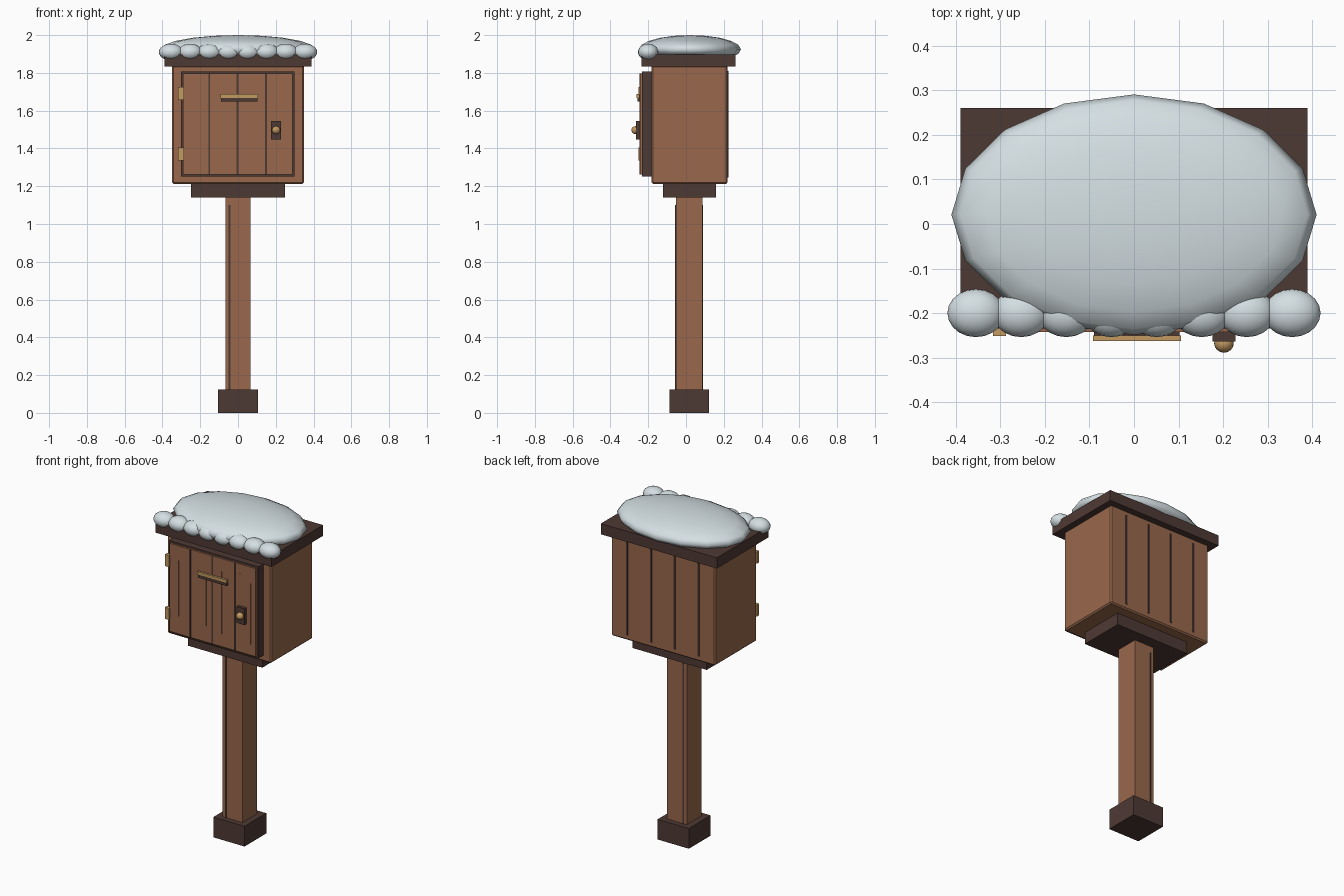
import bpy
import bmesh
from mathutils import Matrix

if "Cube" in bpy.data.objects:
    bpy.data.objects.remove(bpy.data.objects["Cube"])


def material(name, rgb):
    m = bpy.data.materials.new(name)
    m.diffuse_color = (*rgb, 1.0)
    m.use_nodes = True
    m.node_tree.nodes["Principled BSDF"].inputs["Base Color"].default_value = m.diffuse_color
    return m


WOOD = material("warm wood", (0.32, 0.14, 0.072))
DARK = material("dark wood", (0.076, 0.041, 0.034))
BRASS = material("brass", (0.54, 0.32, 0.12))
SNOW = material("snow", (0.66, 0.74, 0.77))


def finish(name, bm, mat):
    me = bpy.data.meshes.new(name)
    bm.to_mesh(me)
    bm.free()
    me.materials.append(mat)
    ob = bpy.data.objects.new(name, me)
    bpy.context.collection.objects.link(ob)
    return ob


def box(name, xs, ys, zs, mat, bevel=0.0):
    """Axis-aligned block given by its (min, max) ranges."""
    bm = bmesh.new()
    size = [r[1] - r[0] for r in (xs, ys, zs)]
    mid = [(r[0] + r[1]) / 2 for r in (xs, ys, zs)]
    bmesh.ops.create_cube(bm, size=1.0, matrix=Matrix.Translation(mid) @ Matrix.Diagonal((*size, 1)))
    if bevel:
        bmesh.ops.bevel(bm, geom=bm.edges[:], offset=bevel, segments=1, affect='EDGES')
    return finish(name, bm, mat)


def ellipsoid(name, centre, radii, mat, segments=16, rings=10):
    bm = bmesh.new()
    bmesh.ops.create_uvsphere(bm, u_segments=segments, v_segments=rings, radius=1.0,
                              matrix=Matrix.Translation(centre) @ Matrix.Diagonal((*radii, 1)))
    for f in bm.faces:
        f.smooth = True
    return finish(name, bm, mat)


def strip(name, x, width, ys, zs, mat):
    return box(name, (x - width / 2, x + width / 2), ys, zs, mat)


# Post and foot
box("foot", (-0.105, 0.105), (-0.087, 0.122), (0, 0.123), DARK)
box("post", (-0.067, 0.067), (-0.054, 0.088), (0.12, 1.145), WOOD)
strip("post_front_groove", -0.045, 0.008, (-0.057, -0.05), (0.12, 1.1), DARK)
strip("post_back_groove", -0.045, 0.008, (0.084, 0.091), (0.12, 1.1), DARK)

# Support, cabinet and roof
box("support_block", (-0.25, 0.25), (-0.123, 0.158), (1.14, 1.217), DARK)
box("cabinet", (-0.35, 0.35), (-0.182, 0.221), (1.213, 1.84), WOOD, bevel=0.008)
box("roof_slab", (-0.39, 0.39), (-0.235, 0.261), (1.833, 1.898), DARK)
for i, x in enumerate((-0.24, -0.08, 0.08, 0.24)):
    strip(f"back_groove_{i}", x, 0.01, (0.215, 0.225), (1.245, 1.81), DARK)

# Door
box("door_frame", (-0.302, 0.3), (-0.232, -0.18), (1.252, 1.808), DARK)
box("door_panel", (-0.291, 0.289), (-0.243, -0.228), (1.263, 1.798), WOOD)
for i, x in enumerate((-0.152, -0.003, 0.148)):
    strip(f"door_groove_{i}", x, 0.01, (-0.245, -0.24), (1.263, 1.798), DARK)
grain = ((-0.23, 1.37, 1.71), (-0.12, 1.33, 1.73), (-0.045, 1.36, 1.66),
         (0.06, 1.34, 1.72), (0.185, 1.37, 1.74), (0.255, 1.33, 1.7))
for i, (x, low, high) in enumerate(grain):
    strip(f"door_grain_{i}", x, 0.004, (-0.245, -0.24), (low, high), WOOD)

# Hinges, mail slot, lock plate and knob
for i, z in enumerate((1.37, 1.691)):
    box(f"hinge_{i}", (-0.317, -0.287), (-0.251, -0.228), (z - 0.035, z + 0.035), BRASS)
box("mail_slot", (-0.09, 0.102), (-0.256, -0.24), (1.648, 1.682), DARK)
box("slot_flap", (-0.092, 0.106), (-0.263, -0.25), (1.667, 1.687), BRASS)
box("lock_plate", (0.176, 0.228), (-0.264, -0.243), (1.447, 1.546), DARK)
ellipsoid("knob", (0.202, -0.268, 1.497), (0.022, 0.021, 0.021), BRASS)

# Snow cap and the row of clumps along the front eave
ellipsoid("snow_cap", (0, 0.021, 1.925), (0.41, 0.27, 0.075), SNOW)
for i in range(8):
    x = -0.355 + i * 0.71 / 7
    ellipsoid(f"snow_clump_{i}", (x, -0.2, 1.91), (0.064, 0.054, 0.044), SNOW, 20, 12)
